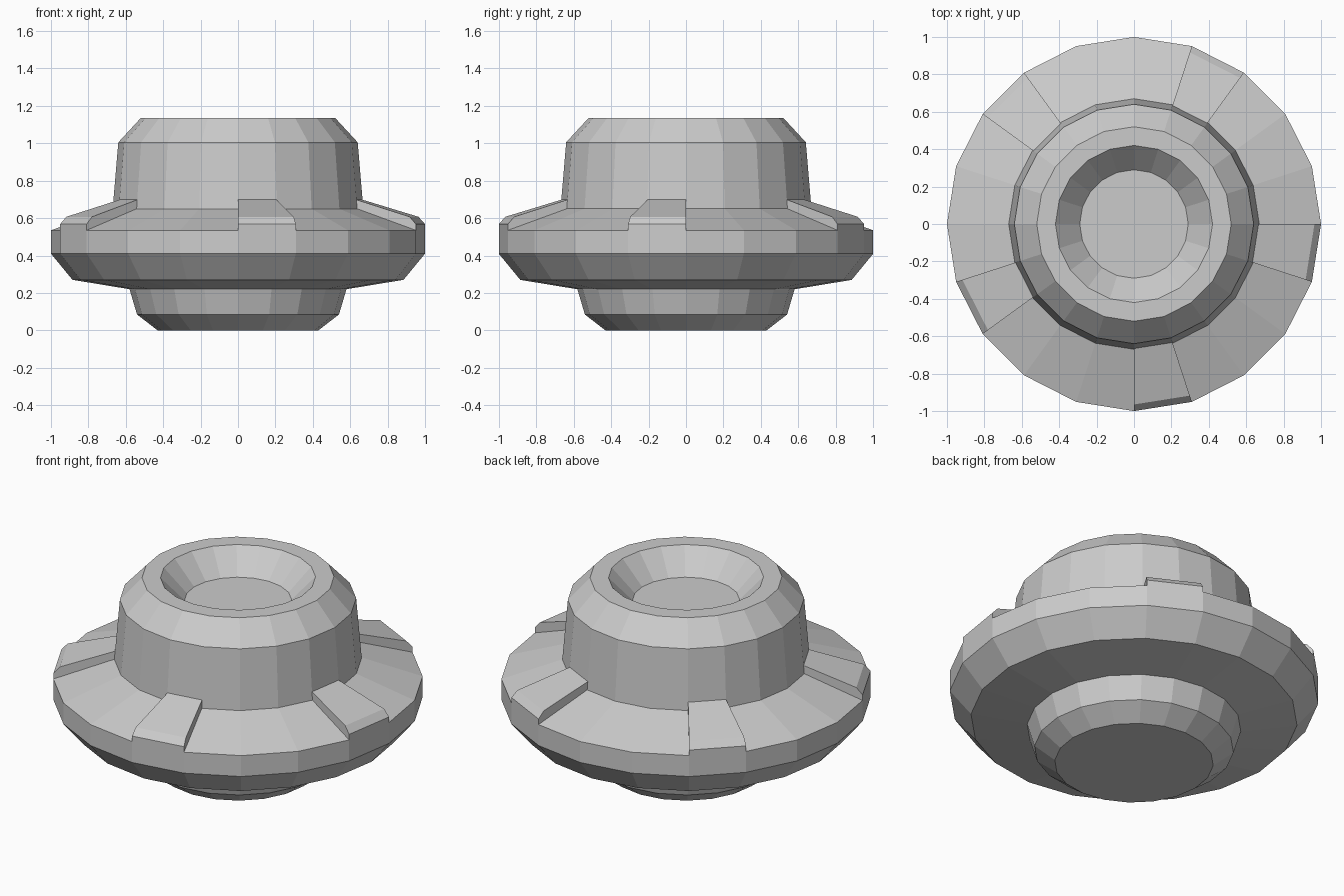
import bpy, bmesh
from math import cos, sin, radians

if "Cube" in bpy.data.objects:
    bpy.data.objects.remove(bpy.data.objects["Cube"])

SIDES = 20
STEP = 360 / SIDES


def ring_point(r, z, deg):
    a = radians(deg)
    return (r * cos(a), r * sin(a), z)


def finish(bm, name):
    bmesh.ops.recalc_face_normals(bm, faces=bm.faces)
    mesh = bpy.data.meshes.new(name)
    bm.to_mesh(mesh)
    bm.free()
    obj = bpy.data.objects.new(name, mesh)
    bpy.context.collection.objects.link(obj)
    return obj


def lathe(name, profile):
    """Turn an (r, z) profile into a flat-sided solid capped at both ends."""
    bm = bmesh.new()
    rings = [[bm.verts.new(ring_point(r, z, i * STEP)) for i in range(SIDES)]
             for r, z in profile]
    for low, high in zip(rings, rings[1:]):
        for i in range(SIDES):
            j = (i + 1) % SIDES
            bm.faces.new((low[i], low[j], high[j], high[i]))
    bm.faces.new(rings[0])
    bm.faces.new(rings[-1])
    return finish(bm, name)


def wedge(name, profile, start):
    """Sweep a closed (r, z) section across one facet of the body."""
    bm = bmesh.new()
    a, b = [[bm.verts.new(ring_point(r, z, deg)) for r, z in profile]
            for deg in (start, start + STEP)]
    n = len(profile)
    for i in range(n):
        j = (i + 1) % n
        bm.faces.new((a[i], a[j], b[j], b[i]))
    bm.faces.new(a)
    bm.faces.new(b)
    return finish(bm, name)


# Body: foot, wide flange, drum and dished top
lathe("body", [
    (0.43, 0.0), (0.54, 0.085), (0.58, 0.22),
    (0.885, 0.27), (1.0, 0.41), (1.0, 0.535),
    (0.67, 0.65), (0.64, 1.005), (0.52, 1.135),
    (0.42, 1.135), (0.29, 1.0),
])

# Five raised pads on the flange
pad_section = [(0.66, 0.645), (0.66, 0.70), (0.965, 0.607), (1.0, 0.568), (1.0, 0.53)]
for k in range(5):
    wedge(f"flange_pad_{k + 1}", pad_section, 54 + 72 * k)
